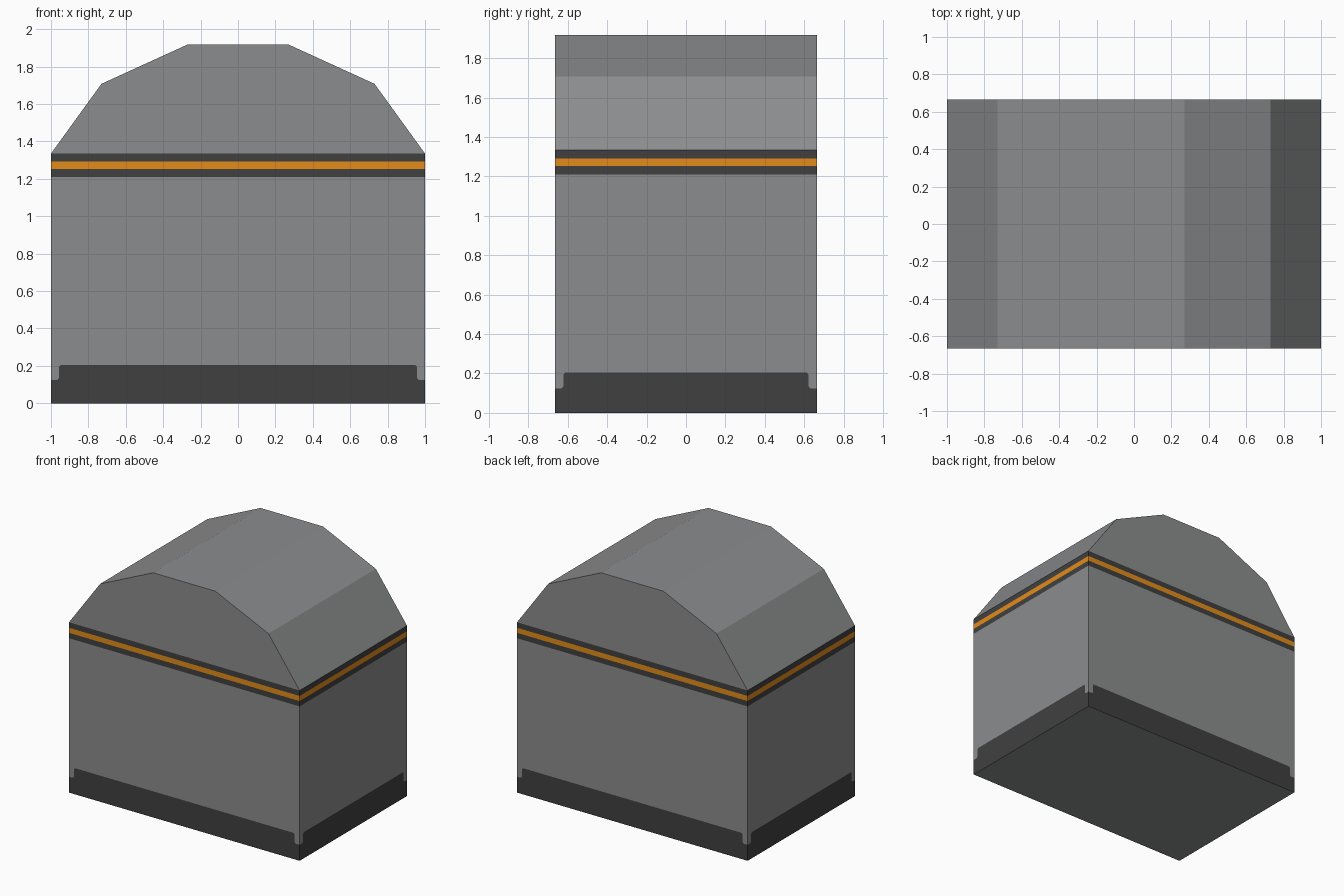
import bpy
import bmesh

if "Cube" in bpy.data.objects:
    bpy.data.objects.remove(bpy.data.objects["Cube"])

HX, HY = 1.0, 0.665          # half width and half depth
Z_BAND, Z_LID = 1.21, 1.335  # band bottom and lid seam


def material(name, rgb):
    m = bpy.data.materials.new(name)
    m.diffuse_color = (*rgb, 1)
    m.use_nodes = True
    m.node_tree.nodes["Principled BSDF"].inputs["Base Color"].default_value = m.diffuse_color
    return m


grey = material("steel grey", (0.26, 0.265, 0.27))
dark = material("dark grey", (0.051, 0.051, 0.051))
orange = material("orange", (0.77, 0.26, 0.010))


def make(name, mat, polys):
    """Build one object from a list of 3D polygons, welding shared corners."""
    bm = bmesh.new()
    for poly in polys:
        bm.faces.new([bm.verts.new(p) for p in poly])
    bmesh.ops.remove_doubles(bm, verts=bm.verts, dist=1e-5)
    me = bpy.data.meshes.new(name)
    bm.to_mesh(me)
    bm.free()
    me.materials.append(mat)
    ob = bpy.data.objects.new(name, me)
    bpy.context.collection.objects.link(ob)
    return ob


def four_sides(profile):
    """Place a wall outline, given by profile(half_width), on all four sides."""
    sides = [(HX, lambda u, z: (u, -HY, z)), (HY, lambda u, z: (HX, u, z)),
             (HX, lambda u, z: (-u, HY, z)), (HY, lambda u, z: (-HX, -u, z))]
    return [[place(u, z) for u, z in profile(h)] for h, place in sides]


def strip(z0, z1):
    return four_sides(lambda h: [(-h, z0), (h, z0), (h, z1), (-h, z1)])


def step_line(h):
    """Stepped top edge of the base, right to left, with eased corners."""
    right = [(h, 0.125), (h - 0.034, 0.125), (h - 0.043, 0.136),
             (h - 0.043, 0.196), (h - 0.052, 0.205)]
    return right + [(-u, z) for u, z in reversed(right)]


# Base skirt with notched corners
make("base_skirt", dark,
     four_sides(lambda h: [(-h, 0), (h, 0)] + step_line(h)))

# Underside in the body colour
make("floor", grey,
     [[(-HX, -HY, 0), (-HX, HY, 0), (HX, HY, 0), (HX, -HY, 0)]])

# Body walls fitting around the skirt
make("body", grey, four_sides(
    lambda h: step_line(h)[::-1] + [(h, Z_BAND), (-h, Z_BAND)]))

# Band: dark, orange, dark
make("band_lower", dark, strip(Z_BAND, 1.252))
make("band_stripe", orange, strip(1.252, 1.292))
make("band_upper", dark, strip(1.292, Z_LID))

# Five-sided barrel lid
half = [(HX, Z_LID), (0.73, 1.708), (0.27, 1.918)]
arch = half + [(-x, z) for x, z in reversed(half)]
lid = [[(x, -HY, z) for x, z in arch], [(x, HY, z) for x, z in reversed(arch)]]
for (x0, z0), (x1, z1) in zip(arch, arch[1:]):
    lid.append([(x0, -HY, z0), (x0, HY, z0), (x1, HY, z1), (x1, -HY, z1)])
make("lid", grey, lid)
